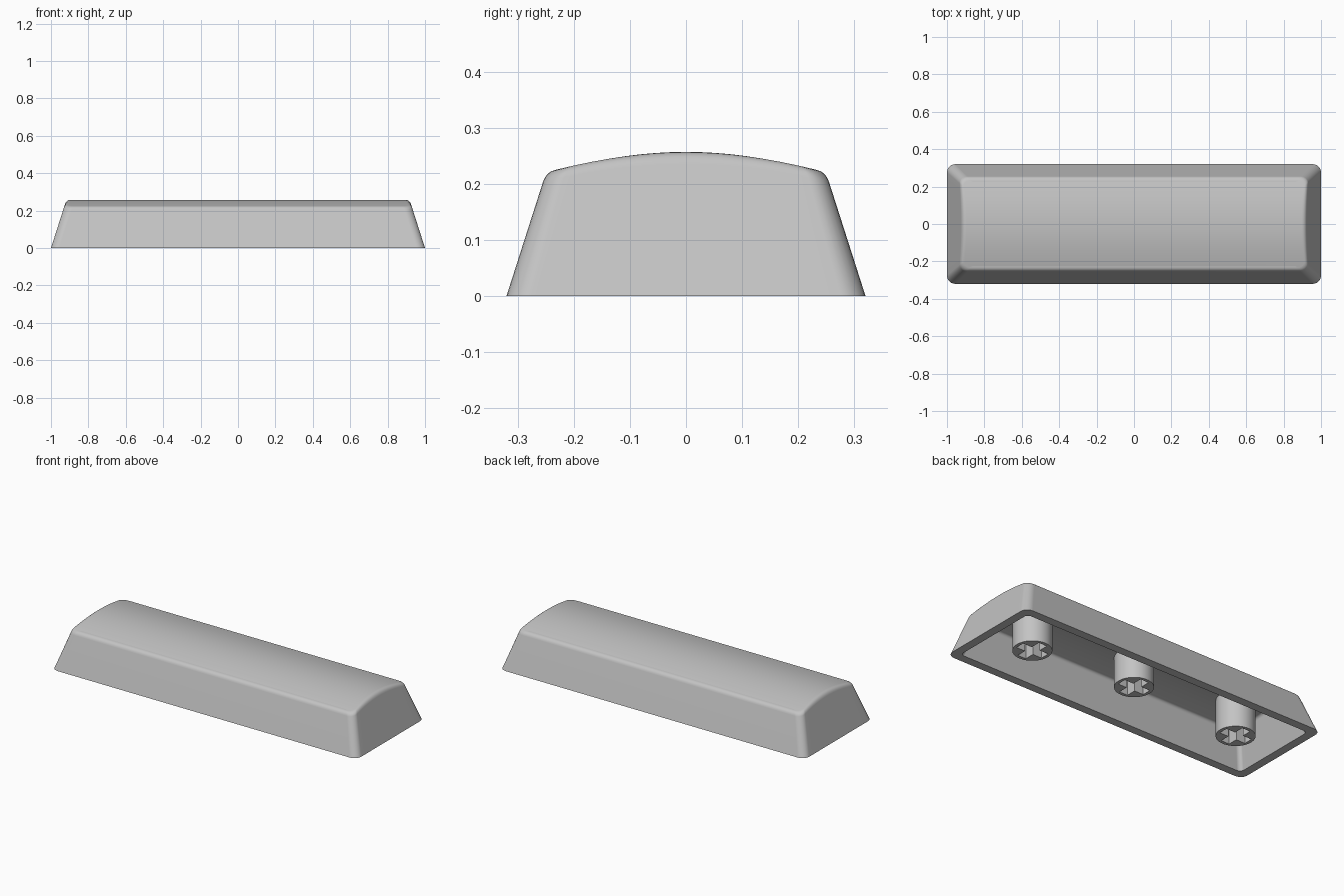
import bpy, bmesh, math
from mathutils import Matrix

if "Cube" in bpy.data.objects:
    bpy.data.objects.remove(bpy.data.objects["Cube"])

HALF_X, HALF_Y, HEIGHT = 1.0, 0.32, 0.257
SLOPE = 0.32          # inward lean of the walls per unit of height
ARC = 0.91            # radius of the crowned top
WALL = 0.05

grey = bpy.data.materials.new("light grey plastic")
grey.diffuse_color = (0.55, 0.55, 0.55, 1)
grey.use_nodes = True
grey.node_tree.nodes["Principled BSDF"].inputs["Base Color"].default_value = grey.diffuse_color


def crown(y, height):
    return height - ARC + math.sqrt(ARC * ARC - y * y)


def outline(hx, hy, r, steps=6, rows=14):
    """Right half of a rounded rectangle, from front to back."""
    pts = []
    for i in range(steps + 1):
        a = -math.pi / 2 + math.pi / 2 * i / steps
        pts.append((hx - r + r * math.cos(a), -hy + r + r * math.sin(a)))
    for i in range(1, rows):
        pts.append((hx, (-1 + 2 * i / rows) * (hy - r)))
    return pts + [(x, -y) for x, y in pts[steps::-1]]


def ring(bm, inset, radius, height, drop=None, edge=0.0):
    """One loop of the shell; at the base when drop is None, else under the crown."""
    hx, hy = HALF_X - inset, HALF_Y - inset
    base = outline(hx, hy, radius)
    half = []
    for x, y in base:
        if drop is None:
            half.append((x, y, 0))
            continue
        y_top = y * (1 - SLOPE * height / hy)
        z = crown(y_top, height) - drop
        move = SLOPE * z + edge
        half.append((x - move, y * (1 - move / hy), z))
    right = [bm.verts.new(p) for p in half]
    left = [bm.verts.new((-x, y, z)) for x, y, z in half]
    return right, left


def bridge(bm, a, b):
    la, lb = a[0] + a[1][::-1], b[0] + b[1][::-1]
    n = len(la)
    for i in range(n):
        j = (i + 1) % n
        bm.faces.new((la[i], la[j], lb[j], lb[i]))


def cap(bm, loop):
    right, left = loop
    for i in range(len(right) - 1):
        bm.faces.new((right[i], right[i + 1], left[i + 1], left[i]))


def skin(bm, inset, radius, height, fillet):
    """Tapered wall, rounded shoulder and crowned top; returns the base loop."""
    base = ring(bm, inset, radius, height)
    last = base
    for i in range(6):
        s = i / 5
        nxt = ring(bm, inset, radius, height, fillet * (1 - s) ** 2, fillet * s * s)
        bridge(bm, last, nxt)
        last = nxt
    cap(bm, last)
    return base


def finish(bm, name):
    bmesh.ops.recalc_face_normals(bm, faces=bm.faces)
    mesh = bpy.data.meshes.new(name)
    bm.to_mesh(mesh)
    bm.free()
    ob = bpy.data.objects.new(name, mesh)
    bpy.context.collection.objects.link(ob)
    mesh.materials.append(grey)
    return ob


def smooth(ob):
    bpy.ops.object.select_all(action='DESELECT')
    ob.select_set(True)
    bpy.context.view_layer.objects.active = ob
    bpy.ops.object.shade_smooth_by_angle(angle=math.radians(35))
    mod = ob.modifiers.new("even shading", 'WEIGHTED_NORMAL')
    mod.keep_sharp = True


# Hollow shell: outer skin, inner skin, flat rim between them
bm = bmesh.new()
outer = skin(bm, 0, 0.045, HEIGHT, 0.022)
inner = skin(bm, WALL, 0.025, HEIGHT - 0.045, 0.015)
bridge(bm, outer, inner)
smooth(finish(bm, "cap_shell"))


# Round stems with a cross-shaped socket
def stem(name, x, bottom):
    top, radius = 0.22, 0.104
    bm = bmesh.new()
    bmesh.ops.create_cone(bm, cap_ends=True, segments=48, radius1=radius, radius2=radius,
                          depth=top - bottom,
                          matrix=Matrix.Translation((x, 0, (top + bottom) / 2)))
    ob = finish(bm, name)

    arm, w = 0.085, 0.027
    corner = [(arm, -w), (arm, w), (w, w)]
    pts = []
    for k in range(4):
        c, s = round(math.cos(k * math.pi / 2)), round(math.sin(k * math.pi / 2))
        pts += [(x + c * px - s * py, s * px + c * py) for px, py in corner]
    bm = bmesh.new()
    face = bm.faces.new([bm.verts.new((px, py, bottom - 0.02)) for px, py in pts])
    ext = bmesh.ops.extrude_face_region(bm, geom=[face])
    verts = [g for g in ext["geom"] if isinstance(g, bmesh.types.BMVert)]
    bmesh.ops.translate(bm, verts=verts, vec=(0, 0, 0.17))
    cutter = finish(bm, "socket_cutter")
    cutter.hide_render = True

    cut = ob.modifiers.new("socket", 'BOOLEAN')
    cut.operation, cut.solver, cut.object = 'DIFFERENCE', 'EXACT', cutter
    bpy.context.view_layer.objects.active = ob
    bpy.ops.object.modifier_apply(modifier=cut.name)
    bpy.data.objects.remove(cutter)
    smooth(ob)


stem("stem_left", -0.69, 0.0)
stem("stem_middle", 0.0, 0.037)
stem("stem_right", 0.69, 0.0)
